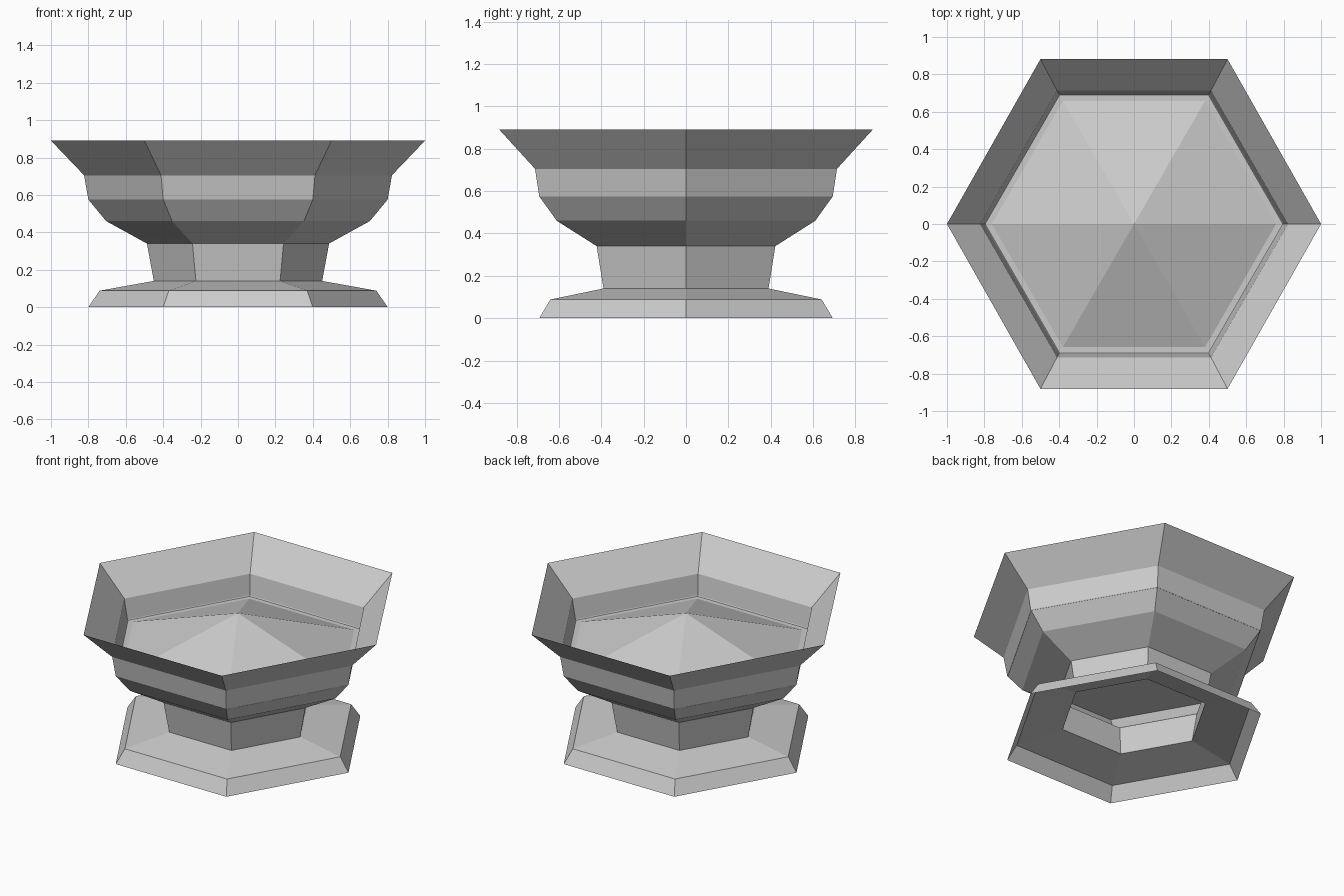
import bpy
import bmesh
from math import cos, sin, tau

SIDES = 6

cube = bpy.data.objects.get("Cube")
if cube:
    bpy.data.objects.remove(cube, do_unlink=True)

stone = bpy.data.materials.new("grey_stone")
stone.use_nodes = True
colour = (0.6, 0.6, 0.6, 1)
stone.diffuse_color = colour
stone.node_tree.nodes["Principled BSDF"].inputs["Base Color"].default_value = colour


def add_ring(bm, radius, z, stretch=1):
    """Hexagon of vertices with two corners on the x axis."""
    angles = [tau * i / SIDES for i in range(SIDES)]
    return [bm.verts.new((radius * cos(a), radius * sin(a) * stretch, z)) for a in angles]


def bridge(bm, low, high):
    for i in range(SIDES):
        j = (i + 1) % SIDES
        bm.faces.new((low[i], low[j], high[j], high[i]))


def finish(bm, name):
    mesh = bpy.data.meshes.new(name)
    bm.to_mesh(mesh)
    bm.free()
    mesh.materials.append(stone)
    obj = bpy.data.objects.new(name, mesh)
    bpy.context.collection.objects.link(obj)
    return obj


def lofted(name, profile):
    """Open thin shell through a list of (radius, z, y stretch) rings."""
    bm = bmesh.new()
    rings = [add_ring(bm, *p) for p in profile]
    for low, high in zip(rings, rings[1:]):
        bridge(bm, low, high)
    return finish(bm, name)


# Foot, hollow underneath
lofted("foot", [(0.80, 0, 1), (0.74, 0.088, 1), (0.45, 0.14, 1)])

# Stem, an open tube
lofted("stem", [(0.45, 0.14, 1), (0.487, 0.34, 1)])

# Bowl with its flared rim
lofted("bowl", [(0.487, 0.34, 1), (0.705, 0.46, 1), (0.80, 0.575, 1),
                (0.823, 0.705, 1), (1.0, 0.89, 1.018)])

# Flat floor inside the bowl
bm = bmesh.new()
bm.faces.new(add_ring(bm, 0.797, 0.57))
finish(bm, "bowl_floor")

# Shallow pyramid heap resting on the floor
bm = bmesh.new()
base = add_ring(bm, 0.76, 0.571)
apex = bm.verts.new((0, 0, 0.83))
for i in range(SIDES):
    bm.faces.new((base[i], base[(i + 1) % SIDES], apex))
finish(bm, "heap")
